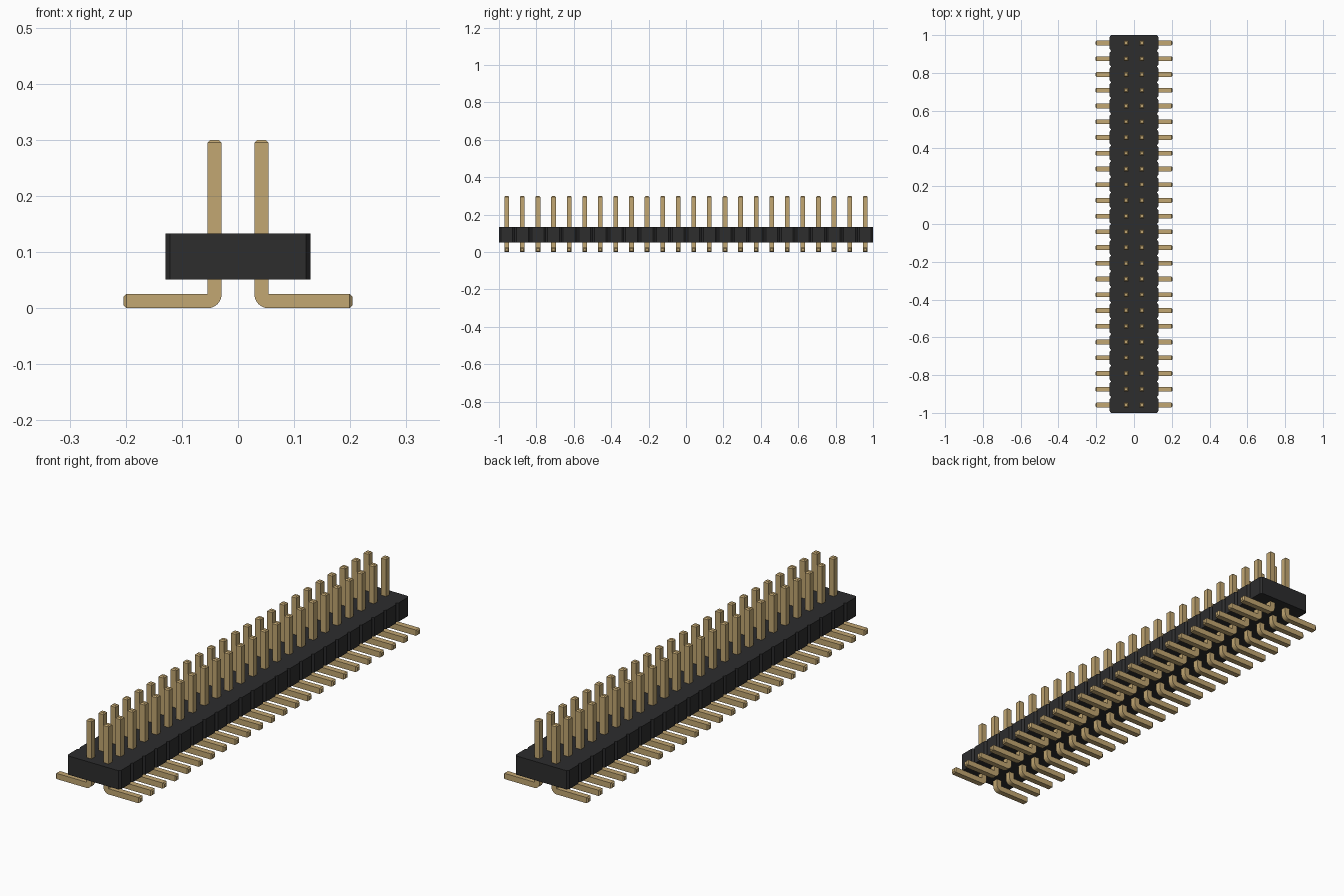
import bpy, bmesh, math
from mathutils import Vector

if "Cube" in bpy.data.objects:
    bpy.data.objects.remove(bpy.data.objects["Cube"], do_unlink=True)

ROWS = 24
PITCH = 2.0 / ROWS
W = 0.025            # pin thickness
TIP = 0.005          # chamfer on pin ends


def material(name, rgb):
    m = bpy.data.materials.new(name)
    m.use_nodes = True
    m.diffuse_color = (*rgb, 1)
    bsdf = next(n for n in m.node_tree.nodes if n.type == 'BSDF_PRINCIPLED')
    bsdf.inputs["Base Color"].default_value = (*rgb, 1)
    return m


def finish(bm, name, mat):
    bmesh.ops.remove_doubles(bm, verts=bm.verts, dist=1e-5)
    bmesh.ops.recalc_face_normals(bm, faces=bm.faces)
    mesh = bpy.data.meshes.new(name)
    bm.to_mesh(mesh)
    bm.free()
    mesh.materials.append(mat)
    return mesh


def add_object(name, mesh, location=(0, 0, 0), turn=0.0):
    ob = bpy.data.objects.new(name, mesh)
    ob.location = location
    ob.rotation_euler.z = turn
    bpy.context.collection.objects.link(ob)
    return ob


black = material("black plastic", (0.026, 0.026, 0.027))
gold = material("gold metal", (0.54, 0.385, 0.168))

# Housing: notched outline, one chamfered segment per row, extruded upward
HX, CX, CY, Z0, Z1 = 0.129, 0.008, 0.010, 0.051, 0.133
side = []
for i in range(ROWS):
    y = -1 + i * PITCH
    side += [(HX - CX, y), (HX, y + CY), (HX, y + PITCH - CY)]
side.append((HX - CX, 1.0))
outline = side + [(-x, -y) for x, y in side]
bm = bmesh.new()
base = bm.faces.new([bm.verts.new((x, y, Z0)) for x, y in outline])
top = bmesh.ops.extrude_face_region(bm, geom=[base], use_keep_orig=True)
bmesh.ops.translate(bm, vec=(0, 0, Z1 - Z0),
                    verts=[g for g in top["geom"] if isinstance(g, bmesh.types.BMVert)])
add_object("housing", finish(bm, "housing", black))

# Pin: square section swept down the post, round the bend and out along the foot
X_OUT = PITCH / 2 - W / 2     # post face towards the centre line
X_IN = PITCH / 2 + W / 2      # post face on the inside of the bend
END = 0.204
sections = [  # inner (x, z), outer (x, z), half width in y
    ((X_IN - TIP, 0.30), (X_OUT + TIP, 0.30), W / 2 - TIP),
    ((X_IN, 0.295), (X_OUT, 0.295), W / 2),
]
for k in range(7):
    a = math.pi + k * math.pi / 12
    sections.append(((X_IN, W), (X_IN + W * math.cos(a), W + W * math.sin(a)), W / 2))
sections += [
    ((END - TIP, W), (END - TIP, 0), W / 2),
    ((END, W - TIP), (END, TIP), W / 2 - TIP),
]
bm = bmesh.new()
rings = []
for (ix, iz), (ox, oz), h in sections:
    rings.append([bm.verts.new(p) for p in
                  ((ix, -h, iz), (ix, h, iz), (ox, h, oz), (ox, -h, oz))])
for r, s in zip(rings, rings[1:]):
    for j in range(4):
        n = (j + 1) % 4
        # the inside corner of the bend is a single edge, so skip empty faces
        if (r[j].co - s[j].co).length + (r[n].co - s[n].co).length > 1e-6:
            bm.faces.new((r[j], r[n], s[n], s[j]))
bm.faces.new(rings[0])
bm.faces.new(rings[-1])
pin_mesh = finish(bm, "pin", gold)

# Two rows of pins, feet pointing outward
pins = []
for i in range(ROWS):
    y = -1 + (i + 0.5) * PITCH
    pins.append(add_object(f"left_pin_{i + 1}", pin_mesh, (0, y, 0)))
    pins.append(add_object(f"right_pin_{i + 1}", pin_mesh, (0, y, 0), math.pi))

# Smooth only the bend
bpy.ops.object.select_all(action='DESELECT')
pins[0].select_set(True)
bpy.context.view_layer.objects.active = pins[0]
bpy.ops.object.shade_smooth_by_angle(angle=math.radians(30))
